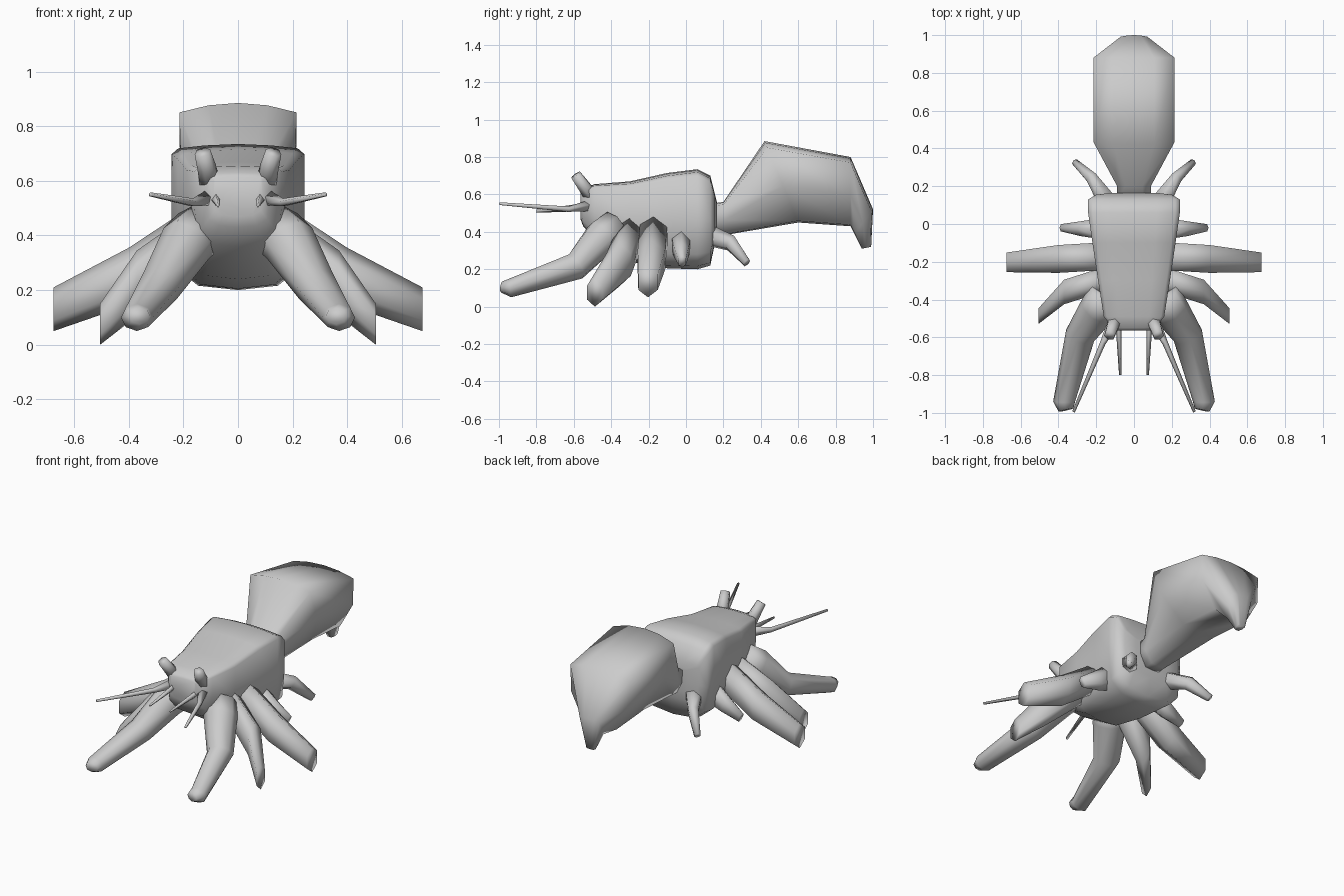
import bpy, math
from mathutils import Vector

if "Cube" in bpy.data.objects:
    bpy.data.objects.remove(bpy.data.objects["Cube"])


def loft(name, rings, mirror=False):
    """Skin a list of equal-length rings and cap both ends."""
    n = len(rings[0])
    verts = [tuple(p) for r in rings for p in r]
    faces = [list(range(n))[::-1], [len(verts) - n + i for i in range(n)]]
    for k in range(len(rings) - 1):
        for i in range(n):
            j = (i + 1) % n
            faces.append([k * n + i, k * n + j, (k + 1) * n + j, (k + 1) * n + i])
    mesh = bpy.data.meshes.new(name)
    mesh.from_pydata(verts, [], faces)
    obj = bpy.data.objects.new(name, mesh)
    bpy.context.collection.objects.link(obj)
    for o in bpy.context.selected_objects:
        o.select_set(False)
    obj.select_set(True)
    bpy.context.view_layer.objects.active = obj
    bpy.ops.object.mode_set(mode='EDIT')
    bpy.ops.mesh.select_all(action='SELECT')
    bpy.ops.mesh.normals_make_consistent(inside=False)
    bpy.ops.object.mode_set(mode='OBJECT')
    bpy.ops.object.shade_smooth()
    if mirror:
        obj.modifiers.new("mirror", 'MIRROR')
    return obj


def section(half, top, bottom, w):
    """Symmetric ring; half holds (width, height) fractions, top centre to bottom centre."""
    top, bottom = Vector((0, *top)), Vector((0, *bottom))
    full = half + [(-a, b) for a, b in half[-2:0:-1]]
    return [bottom.lerp(top, b) + Vector((a * w, 0, 0)) for a, b in full]


def limb(name, path, sides=6, upright=False):
    """Mirrored tapered limb; path points are (x, y, z, half_width, half_height).
    Upright limbs keep their rings in the y-z plane."""
    pts = [Vector(p[:3]) for p in path]
    rings = []
    for i, p in enumerate(path):
        t = Vector()
        if i > 0:
            t += (pts[i] - pts[i - 1]).normalized()
        if i < len(pts) - 1:
            t += (pts[i + 1] - pts[i]).normalized()
        t.normalize()
        side = t.cross(Vector((0, 0, 1))).normalized()
        up = side.cross(t)
        if upright:
            side, up = Vector((0, -1, 0)), Vector((0, 0, 1))
        ring = []
        for k in range(sides):
            a = 2 * math.pi * k / sides + math.pi / 2
            ring.append(pts[i] + side * p[3] * math.cos(a) + up * p[4] * math.sin(a))
        rings.append(ring)
    return loft(name, rings, mirror=True)


# Body shell: y, top z, bottom z, half width
body_half = [(0, 1), (.5, .99), (.9, .97), (1, .93), (1, .5), (.93, .15), (.6, .03), (0, 0)]
body = [(-.565, .615, .47, .09), (-.55, .63, .43, .115), (-.49, .655, .36, .16),
        (-.3, .67, .24, .19), (-.1, .715, .205, .22), (.06, .735, .2, .243),
        (.13, .70, .22, .243), (.155, .60, .34, .20), (.165, .56, .38, .12)]
loft("body", [section(body_half, (y, t), (y, b), w) for y, t, b, w in body])

# Abdomen: top (y, z), bottom (y, z), half width
tail_half = [(0, 1), (.5, .98), (1, .92), (.97, .45), (.55, .02), (0, 0)]
tail = [((.13, .55), (.13, .38), .09), ((.20, .56), (.22, .385), .09),
        ((.42, .885), (.60, .45), .215), ((.88, .80), (.88, .43), .215),
        ((1.0, .52), (.90, .39), .07), ((.99, .32), (.94, .31), .025)]
loft("abdomen", [section(tail_half, *s) for s in tail])

# Claws and walking legs
limb("front_claw", [(.14, -.38, .42, .10, .10), (.19, -.45, .37, .10, .10),
                    (.285, -.59, .215, .08, .075), (.37, -.94, .10, .058, .05),
                    (.36, -.985, .105, .04, .03)], 8)
limb("second_leg", [(.15, -.29, .40, .075, .10), (.37, -.36, .225, .075, .12),
                    (.505, -.487, .075, .048, .075)], 6, True)
limb("third_leg", [(.15, -.17, .42, .085, .10), (.40, -.185, .25, .085, .105),
                   (.675, -.203, .13, .06, .08)], 6, True)
limb("fourth_leg", [(.15, -.025, .36, .065, .08), (.27, -.025, .29, .045, .06),
                    (.38, -.02, .24, .022, .035)])
limb("hind_leg", [(.13, .10, .39, .06, .06), (.22, .24, .34, .035, .045),
                  (.31, .325, .235, .02, .025)])

# Eye stalks and antennae
limb("eye_stalk", [(.10, -.50, .58, .04, .04), (.115, -.55, .65, .035, .035),
                   (.13, -.59, .705, .03, .03)])
limb("short_antenna", [(.09, -.50, .53, .025, .03), (.08, -.57, .53, .015, .02),
                       (.073, -.80, .51, .006, .008)], 4)
limb("long_antenna", [(.10, -.50, .54, .035, .035), (.165, -.63, .52, .016, .016),
                      (.32, -.995, .55, .008, .008)], 5)
